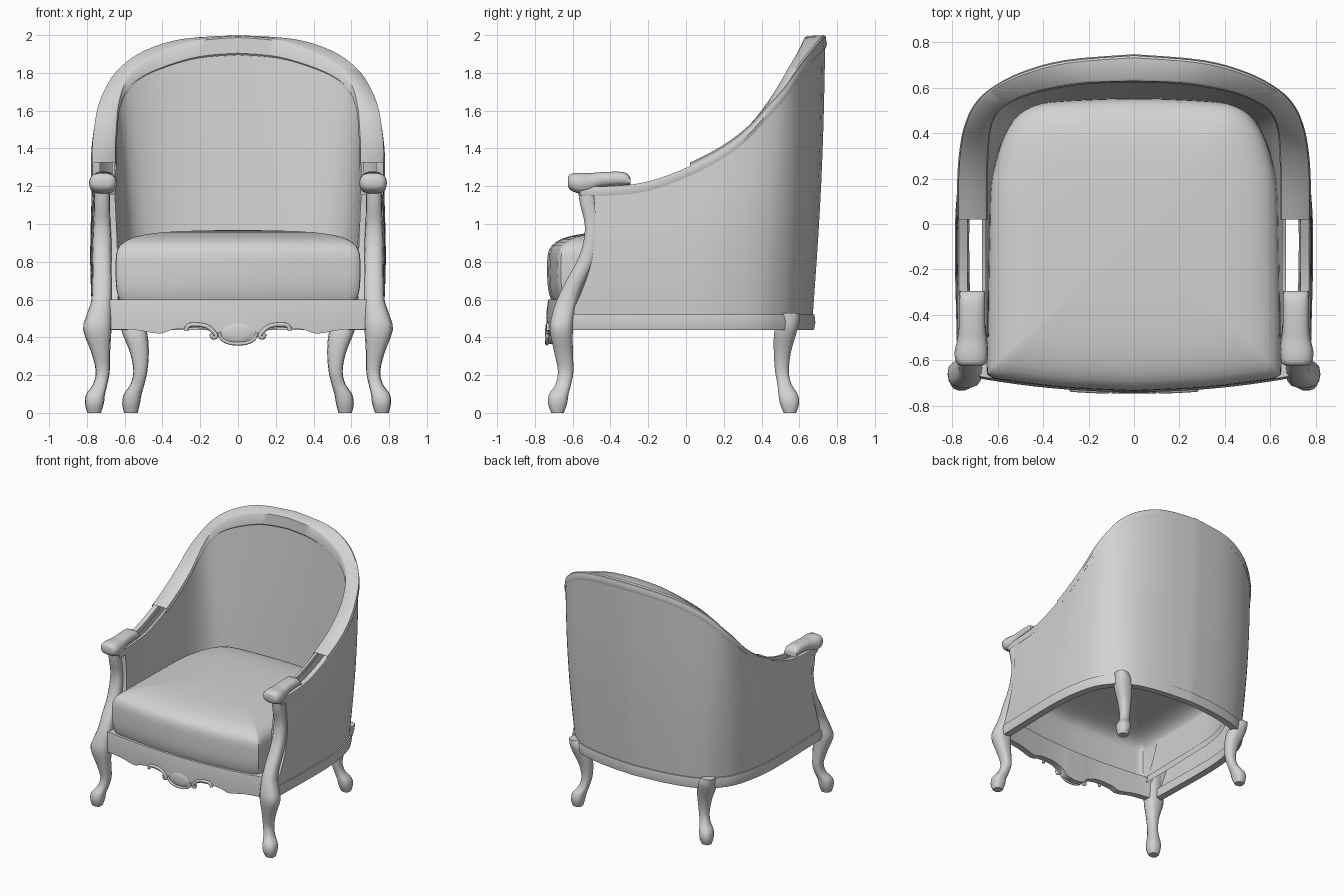
import bpy, bmesh, math
from mathutils import Vector

if "Cube" in bpy.data.objects:
    bpy.data.objects.remove(bpy.data.objects["Cube"])

mat = bpy.data.materials.new("plain light grey")
mat.diffuse_color = (0.65, 0.65, 0.65, 1)
mat.use_nodes = True
mat.node_tree.nodes["Principled BSDF"].inputs["Base Color"].default_value = mat.diffuse_color


def spline(pts, n=4):
    """Catmull-Rom through tuples of any length, n samples per span."""
    out = []
    for i in range(len(pts) - 1):
        p = [pts[max(i - 1, 0)], pts[i], pts[i + 1], pts[min(i + 2, len(pts) - 1)]]
        for k in range(n):
            t = k / n
            out.append(tuple(0.5 * (2 * b + (c - a) * t + (2 * a - 5 * b + 4 * c - d) * t * t
                             + (3 * b - a - 3 * c + d) * t ** 3) for a, b, c, d in zip(*p)))
    return out + [tuple(pts[-1])]


def full(half):
    """Complete a half path that ends on the centre line."""
    return half + [(-p[0],) + tuple(p[1:]) for p in reversed(half[:-1])]


def skin(name, rows, close_rows=False, ring=False, caps=(), mirror=False, recalc=False):
    bm = bmesh.new()
    vs = [[bm.verts.new(p) for p in r] for r in rows]
    nr, nc = len(rows), len(rows[0])
    for i in range(nr if close_rows else nr - 1):
        for j in range(nc if ring else nc - 1):
            a, b = vs[i], vs[(i + 1) % nr]
            k = (j + 1) % nc
            bm.faces.new((a[j], a[k], b[k], b[j]))
    for c in caps:
        bm.faces.new(vs[c])
    if recalc:
        bmesh.ops.recalc_face_normals(bm, faces=bm.faces)
    me = bpy.data.meshes.new(name)
    bm.to_mesh(me)
    bm.free()
    me.shade_smooth()
    me.set_sharp_from_angle(angle=math.radians(40))
    me.materials.append(mat)
    ob = bpy.data.objects.new(name, me)
    bpy.context.collection.objects.link(ob)
    if mirror:
        ob.modifiers.new("mirror", 'MIRROR').use_mirror_merge = False
    return ob


def loft(name, secs, along_y=False, n=3, sides=14, power=2.6):
    """Rounded sections (height, centre, centre, radius, radius), mirrored in x."""
    rows = []
    for h, cx, c2, rx, r2 in spline(secs, n):
        row = []
        for k in range(sides):
            a = 2 * math.pi * k / sides
            c, s = math.cos(a), math.sin(a)
            u = cx + rx * math.copysign(abs(c) ** (2 / power), c)
            v = c2 + r2 * math.copysign(abs(s) ** (2 / power), s)
            row.append((u, h, v) if along_y else (u, v, h))
        rows.append(row)
    return skin(name, rows, ring=True, caps=(0, -1), mirror=True, recalc=True)


def mix(A, B, t, dz=0.0, top=0.0):
    """Line between two edges, lowered by dz, and by a further amount top at the back."""
    return [tuple(Vector(a).lerp(Vector(b), t)
                  + Vector((0, 0, dz + top * min(1, max(0, (b[1] - .42) / .2)))))
            for a, b in zip(A, B)]


# Outer and inner top edges of the sweeping frame, front of arm to back centre
outer = full(spline([(.765, -.56, 1.22), (.77, -.4, 1.22), (.77, -.2, 1.245), (.77, .02, 1.325),
                     (.77, .2, 1.42), (.76, .33, 1.52), (.74, .43, 1.63), (.70, .52, 1.73),
                     (.63, .59, 1.83), (.5, .66, 1.92), (.3, .715, 1.98), (0, .74, 2.0)]))
inner = full(spline([(.65, -.56, 1.22), (.65, -.4, 1.22), (.65, -.2, 1.245), (.65, .02, 1.325),
                     (.65, .2, 1.42), (.645, .33, 1.52), (.635, .42, 1.63), (.605, .49, 1.74),
                     (.54, .54, 1.83), (.42, .585, 1.905), (.22, .62, 1.975), (0, .63, 1.995)]))

# Frame lips and the cap that covers them behind the arm gap
skin("frame_outer_lip", [mix(outer, inner, 0, -.07), mix(outer, inner, -.06, -.045),
                         mix(outer, inner, 0, -.02), mix(outer, inner, .32, -.02),
                         mix(outer, inner, .32, -.06)])
skin("frame_inner_lip", [mix(outer, inner, .85, -.05), mix(outer, inner, .85, -.02),
                         mix(outer, inner, 1, -.02), mix(outer, inner, 1, -.07, -.03)])
co, ci = outer[12:-12], inner[12:-12]
skin("frame_cap", [mix(co, ci, 0, -.035), mix(co, ci, -.01, -.008), mix(co, ci, .08),
                   mix(co, ci, .92), mix(co, ci, 1.01, -.008), mix(co, ci, 1.06, -.035, -.055),
                   mix(co, ci, .95, -.04, -.065)])

# Upholstered shell: outer and inner walls
base_out = full(spline([(.76, -.62, .5), (.765, -.4, .5), (.77, -.2, .5), (.77, 0, .5),
                        (.76, .14, .5), (.735, .28, .5), (.70, .39, .5), (.65, .47, .5),
                        (.57, .55, .5), (.44, .61, .5), (.24, .65, .5), (0, .67, .5)]))
base_in = full(spline([(.635, -.62, .55), (.635, -.4, .55), (.63, -.2, .55), (.625, 0, .55),
                       (.62, .13, .55), (.60, .25, .55), (.57, .35, .55), (.53, .43, .55),
                       (.46, .49, .55), (.35, .53, .55), (.2, .545, .55), (0, .55, .55)]))


def wall(low, high, bulge, n=10):
    rows = []
    for i in range(n + 1):
        t = i / n
        s = math.sin(math.pi * t)
        row = []
        for x, y, z in mix(low, high, t):
            front = max(0, (-y - .2) / .35)
            row.append((x * (1 + bulge * s), y + max(y, 0) * bulge * s
                        + front * (.05 * s + .07 * t), z))
        rows.append(row)
    return rows


w_out = wall(base_out, mix(outer, inner, .03, -.065), .018)
w_in = wall(base_in, mix(outer, inner, .98, -.06, -.04), -.008)
skin("outer_shell", w_out)
skin("inner_shell", w_in[::-1])
skin("arm_front_panel", [[r[0] for r in w_out], [r[0] for r in w_in]], mirror=True)

# Lower frame rail round the sides and back
rail = []
for d, z in ((1.012, .44), (1.022, .48), (1.015, .52), (.95, .52), (.94, .44)):
    rail.append([(x * d, max(y * d, -.61), z) for x, y, _ in base_out])
skin("base_rail", rail, close_rows=True)

# Seat cushion with domed top, open underneath
plan = spline([(0, -.735), (.3, -.72), (.55, -.69), (.635, -.67), (.648, -.61), (.645, -.3),
               (.635, .12), (.61, .27), (.57, .39), (.51, .48), (.42, .53), (.2, .548), (0, .553)], 3)
plan = plan[:-1] + [(-x, y) for x, y in reversed(plan[1:])]
rings = spline([(.59, .965), (.63, .985), (.69, .998), (.77, 1.0), (.84, .995), (.885, .965),
                (.92, .89), (.943, .77), (.957, .6), (.965, .35), (.968, .05)], 2)
skin("seat_cushion", [[(x * s, -.06 + (y + .06) * s, z) for x, y in plan] for z, s in rings],
     ring=True, caps=(-1,))

# Front legs running up into the arm posts
loft("front_leg_and_arm_post", [
    (0, .762, -.68, .036, .034), (.05, .76, -.68, .05, .052), (.10, .754, -.673, .05, .052),
    (.15, .73, -.65, .038, .042), (.22, .716, -.637, .037, .042), (.32, .727, -.648, .05, .05),
    (.44, .745, -.66, .075, .062), (.52, .735, -.65, .066, .06), (.6, .722, -.628, .054, .056),
    (.7, .72, -.585, .052, .05), (.8, .72, -.53, .05, .05), (.9, .72, -.5, .05, .045),
    (1.0, .72, -.497, .045, .04), (1.1, .72, -.515, .042, .046), (1.18, .718, -.525, .042, .048)])

# Back legs
loft("back_leg", [
    (0, .567, .55, .036, .034), (.05, .566, .548, .047, .052), (.10, .557, .54, .047, .052),
    (.15, .533, .522, .037, .038), (.22, .517, .508, .037, .037), (.32, .522, .51, .05, .046),
    (.42, .546, .525, .066, .06), (.48, .565, .542, .06, .06), (.53, .585, .55, .045, .05)])

# Arm rests with rolled fronts
loft("arm_rest", [
    (-.625, .715, 1.222, .04, .025), (-.61, .715, 1.222, .066, .044), (-.565, .715, 1.216, .074, .056),
    (-.51, .712, 1.218, .066, .052), (-.45, .712, 1.235, .058, .04), (-.33, .712, 1.24, .057, .036),
    (-.295, .712, 1.225, .055, .02)], along_y=True)


# Front apron with shaped lower edge
def front_y(x):
    return -.735 + .06 * (x / .68) ** 2


edge = full(spline([(.69, .44), (.55, .44), (.42, .42), (.35, .44), (.26, .45),
                    (.19, .445), (.12, .42), (.08, .38), (0, .365)]))
skin("front_apron", [[(x, front_y(x) + d, z if z else e) for x, e in edge]
                     for d, z in ((0, 0), (-.004, .53), (.005, .6), (.07, .6), (.05, 0))],
     close_rows=True, recalc=True)


# Carved scrolls and centre shell
def carving(name, pts, r):
    cu = bpy.data.curves.new(name, 'CURVE')
    cu.dimensions = '3D'
    cu.bevel_depth, cu.bevel_resolution, cu.use_fill_caps = r, 2, True
    pts = spline(pts, 4)
    sp = cu.splines.new('POLY')
    sp.points.add(len(pts) - 1)
    for p, (x, z) in zip(sp.points, pts):
        p.co = (x, front_y(x) - .002, z, 1)
    cu.materials.append(mat)
    bpy.context.collection.objects.link(bpy.data.objects.new(name, cu))


for s in (1, -1):
    carving("carved_scroll", [(s * x, z) for x, z in (
        (.275, .435), (.265, .46), (.23, .468), (.17, .46), (.135, .435),
        (.115, .405), (.135, .4), (.14, .42))], .011)
carving("carved_rim", [(-.1, .425), (-.085, .39), (-.045, .37), (0, .366),
                       (.045, .37), (.085, .39), (.1, .425)], .009)
dome = [[(.085 * c * math.cos(a), -.733 - .012 * math.sqrt(1 - c * c), .425 + .055 * c * math.sin(a))
         for a in [2 * math.pi * k / 20 for k in range(20)]] for c in (1, .85, .6, .3, .05)]
skin("carved_centre", dome, ring=True, caps=(0, -1), recalc=True)
